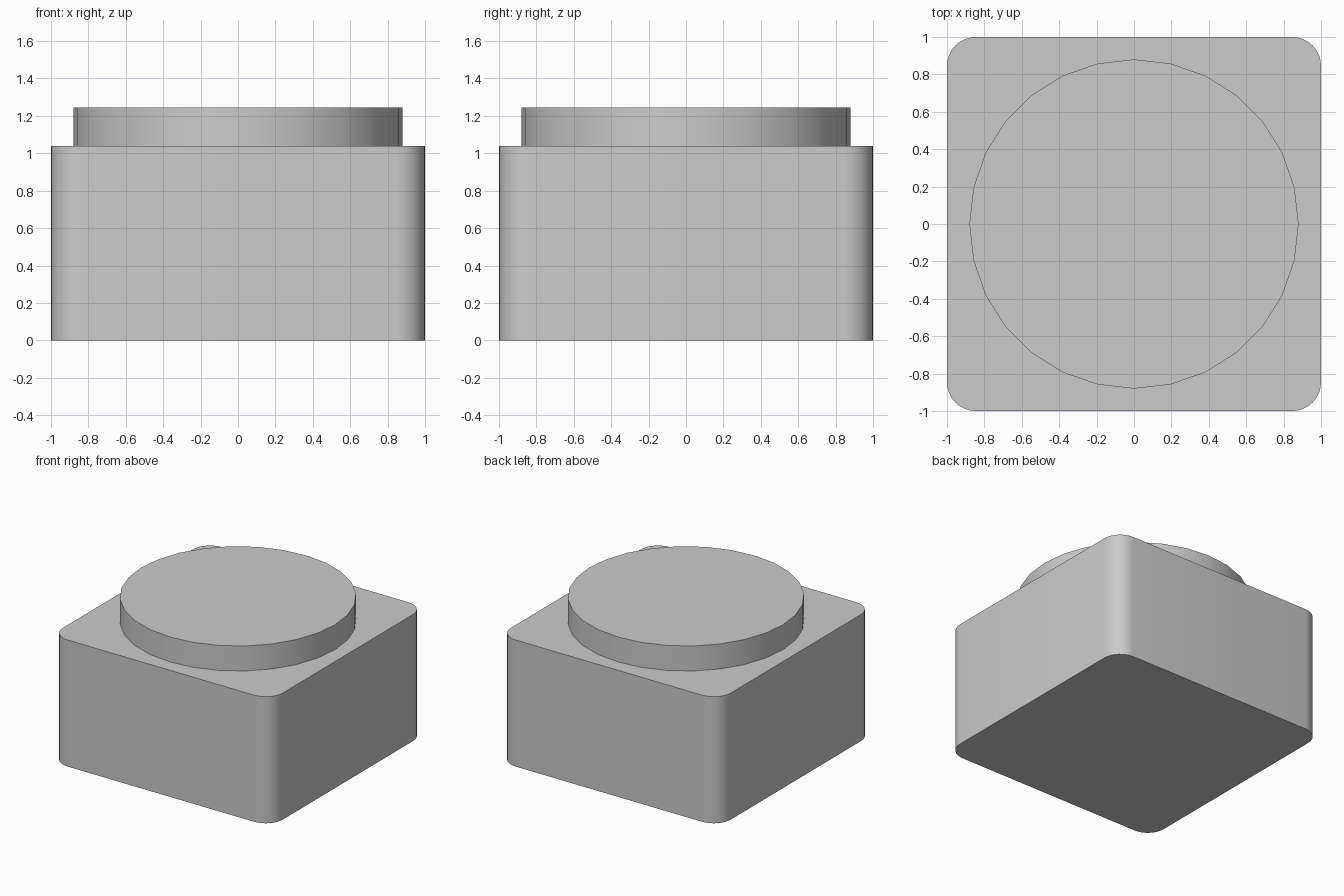
import bpy
import bmesh
import math

cube = bpy.data.objects.get("Cube")
if cube:
    bpy.data.objects.remove(cube, do_unlink=True)

# Plain grey for every part
GREY = (0.6, 0.6, 0.6, 1.0)
grey = bpy.data.materials.new("plain_grey")
grey.use_nodes = True
grey.diffuse_color = GREY
grey.node_tree.nodes["Principled BSDF"].inputs["Base Color"].default_value = GREY


def extrude_profile(name, points, bottom, top):
    """Closed prism from an outline, smooth around its sides."""
    bm = bmesh.new()
    base = bm.faces.new([bm.verts.new((x, y, bottom)) for x, y in points])
    grown = bmesh.ops.extrude_face_region(bm, geom=[base], use_keep_orig=True)
    verts = [g for g in grown["geom"] if isinstance(g, bmesh.types.BMVert)]
    bmesh.ops.translate(bm, verts=verts, vec=(0, 0, top - bottom))
    bmesh.ops.recalc_face_normals(bm, faces=bm.faces)
    mesh = bpy.data.meshes.new(name)
    bm.to_mesh(mesh)
    bm.free()
    mesh.materials.append(grey)
    obj = bpy.data.objects.new(name, mesh)
    bpy.context.collection.objects.link(obj)
    bpy.ops.object.select_all(action="DESELECT")
    obj.select_set(True)
    bpy.context.view_layer.objects.active = obj
    bpy.ops.object.shade_smooth_by_angle(angle=math.radians(30))
    return obj


def rounded_square(half, radius, steps):
    points = []
    for corner, (sx, sy) in enumerate([(1, 1), (-1, 1), (-1, -1), (1, -1)]):
        for i in range(steps + 1):
            a = (corner + i / steps) * math.pi / 2
            points.append((sx * (half - radius) + radius * math.cos(a),
                           sy * (half - radius) + radius * math.sin(a)))
    return points


def circle(radius, sides):
    angles = [i * math.tau / sides for i in range(sides)]
    return [(radius * math.cos(a), radius * math.sin(a)) for a in angles]


# Square body with rounded upright edges, and the round disc on top
extrude_profile("body", rounded_square(1.0, 0.155, 8), 0.0, 1.04)
extrude_profile("top_disc", circle(0.88, 28), 1.04, 1.245)
